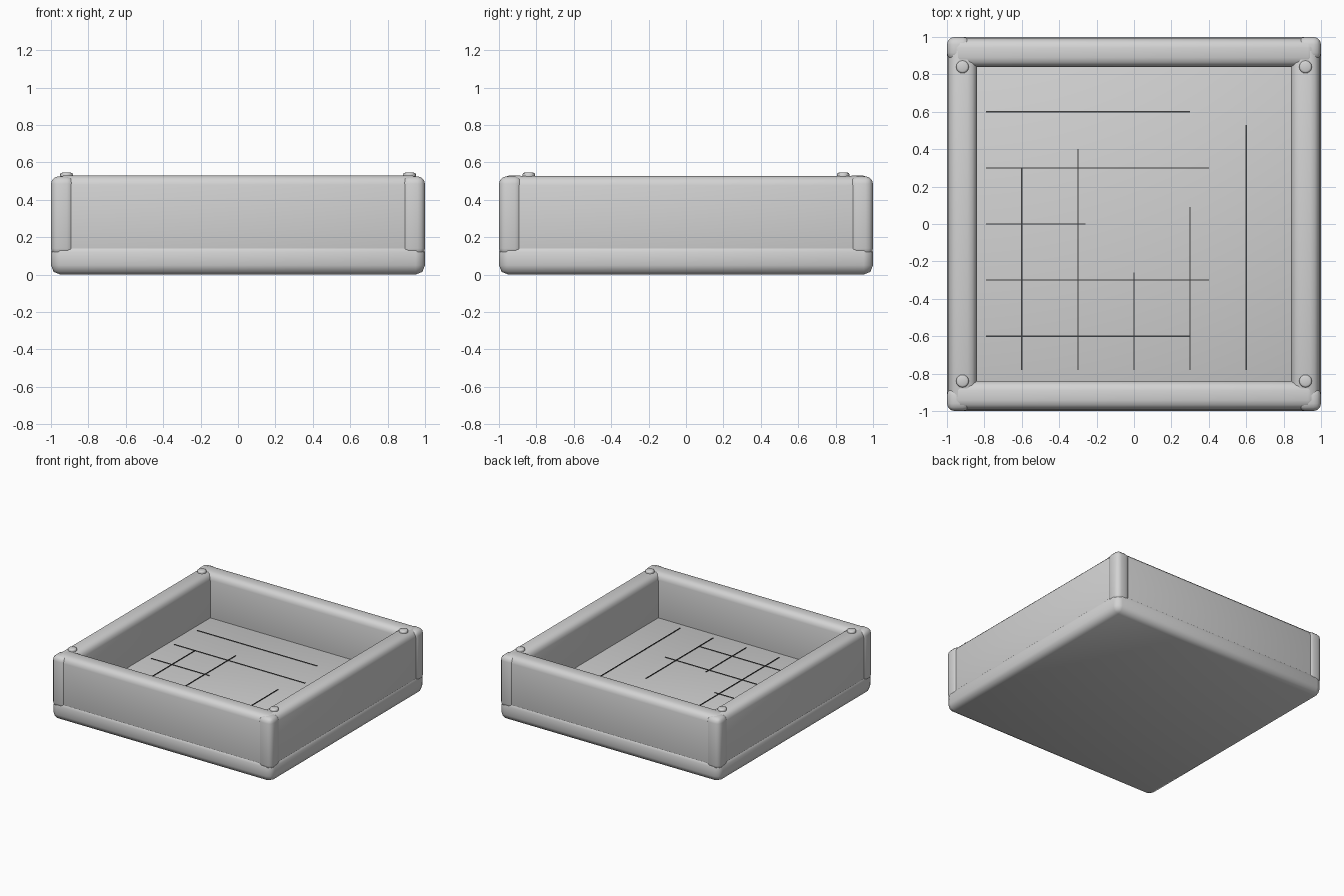
import bpy

cube = bpy.data.objects.get("Cube")
if cube:
    bpy.data.objects.remove(cube, do_unlink=True)


def make_material(name, value):
    mat = bpy.data.materials.new(name)
    mat.use_nodes = True
    colour = (value, value, value, 1)
    mat.diffuse_color = colour
    bsdf = next(n for n in mat.node_tree.nodes if n.type == 'BSDF_PRINCIPLED')
    bsdf.inputs["Base Color"].default_value = colour
    return mat


grey = make_material("light_grey", 0.65)
dark = make_material("dark_line_grey", 0.05)


def finish(obj, name, mat, bevel=0, segments=3):
    obj.name = name
    obj.data.materials.append(mat)
    bpy.ops.object.transform_apply(location=False, rotation=False, scale=True)
    if bevel:
        mod = obj.modifiers.new("rounded_edges", 'BEVEL')
        mod.width = bevel
        mod.segments = segments
        bpy.ops.object.shade_smooth()
    return obj


def box(name, low, high, mat, bevel=0, segments=3):
    centre = [(a + b) / 2 for a, b in zip(low, high)]
    bpy.ops.mesh.primitive_cube_add(size=1, location=centre)
    obj = bpy.context.object
    obj.scale = [b - a for a, b in zip(low, high)]
    return finish(obj, name, mat, bevel, segments)


FLOOR = 0.17
TOP = 0.53
OUTER = 0.992
INNER = 0.84

# Rounded base slab whose top is the tray floor
box("base", (-1, -1, 0), (1, 1, FLOOR), grey, 0.05, 2)

# Four rounded walls
for side, label in ((-1, "front"), (1, "back")):
    low, high = sorted((side * INNER, side * OUTER))
    box(label + "_wall", (-0.98, low, 0.06), (0.98, high, TOP), grey, 0.05)
for side, label in ((-1, "right"), (1, "left")):
    low, high = sorted((side * INNER, side * OUTER))
    box(label + "_wall", (low, -0.975, 0.06), (high, 0.975, TOP - 0.003), grey, 0.05)

# Corner posts, and a round stud near each corner
for sx, x_label in ((-1, "right"), (1, "left")):
    for sy, y_label in ((-1, "front"), (1, "back")):
        x0, x1 = sorted((sx * 0.875, sx))
        y0, y1 = sorted((sy * 0.875, sy))
        corner = y_label + "_" + x_label
        box(corner + "_post", (x0, y0, 0.1), (x1, y1, TOP - 0.005), grey, 0.04)
        bpy.ops.mesh.primitive_cylinder_add(
            vertices=16, radius=0.034, depth=0.06,
            location=(sx * 0.917, sy * INNER, 0.515))
        finish(bpy.context.object, corner + "_stud", grey, 0.01, 2)

# Thin lines on the floor: position, start, end
ACROSS = [(0.6, -0.79, 0.3), (0.3, -0.79, 0.4), (0, -0.79, -0.26),
          (-0.3, -0.79, 0.4), (-0.6, -0.79, 0.3)]
ALONG = [(-0.6, -0.78, 0.3), (-0.3, -0.78, 0.4), (0, -0.78, -0.26),
         (0.3, -0.78, 0.09), (0.6, -0.78, 0.53)]
HALF = 0.003
for y, start, end in ACROSS:
    box("floor_line_across", (start, y - HALF, FLOOR - 0.002),
        (end, y + HALF, FLOOR + 0.004), dark)
for x, start, end in ALONG:
    box("floor_line_along", (x - HALF, start, FLOOR - 0.002),
        (x + HALF, end, FLOOR + 0.005), dark)
